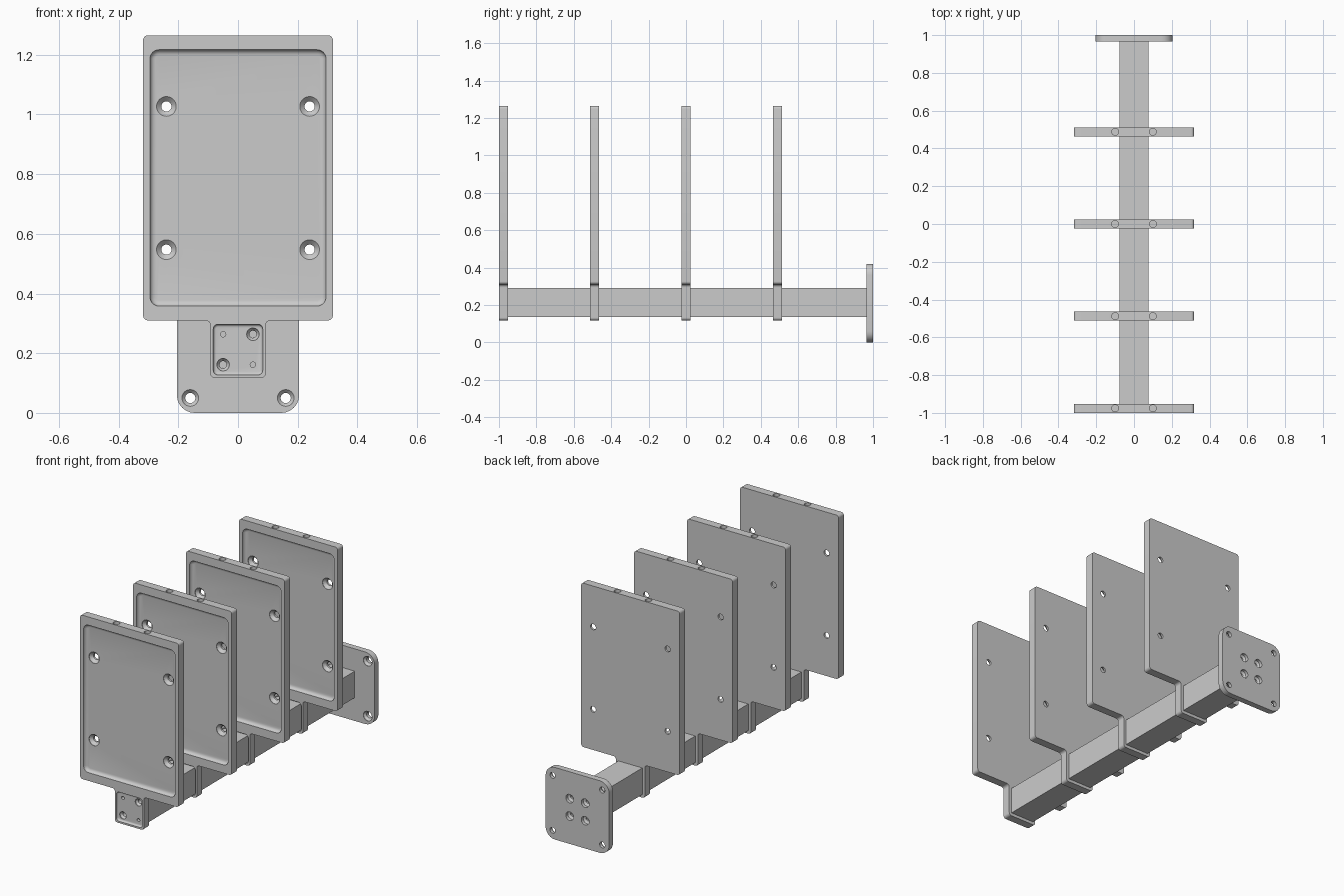
import bpy, bmesh
from math import sin, cos, pi, radians
from mathutils import Vector

if "Cube" in bpy.data.objects:
    bpy.data.objects.remove(bpy.data.objects["Cube"])

PITCH, THICK, POCKET, TAB_POCKET = 0.488, 0.048, 0.018, 0.012
BEAM_Z = 0.2125


def fillet(pts, r, n=6):
    """Closed 2D outline with every corner rounded to radius r."""
    out = []
    for i, p in enumerate(pts):
        p, a, b = Vector(p), Vector(pts[i - 1]), Vector(pts[(i + 1) % len(pts)])
        s, e = p + (a - p).normalized() * r, p + (b - p).normalized() * r
        c = s + e - p
        for k in range(n + 1):
            t = k / n * pi / 2
            out.append(c + (s - c) * cos(t) + (e - c) * sin(t))
    return out


def rect(hw, z0, z1, r):
    return fillet([(-hw, z0), (hw, z0), (hw, z1), (-hw, z1)], r)


def circle(x, z, r, n=32):
    return [Vector((x + r * cos(2 * pi * k / n), z + r * sin(2 * pi * k / n))) for k in range(n)]


def loft(name, sections, axis='Y'):
    """Solid through (outline, depth) sections stacked along y or z."""
    bm = bmesh.new()
    rings = [[bm.verts.new((p.x, d, p.y) if axis == 'Y' else (p.x, p.y, d)) for p in pts]
             for pts, d in sections]
    n = len(rings[0])
    for a, b in zip(rings, rings[1:]):
        for i in range(n):
            j = (i + 1) % n
            bm.faces.new((a[i], a[j], b[j], b[i]))
    bm.faces.new(rings[0])
    bm.faces.new(rings[-1])
    bmesh.ops.recalc_face_normals(bm, faces=bm.faces)
    me = bpy.data.meshes.new(name)
    bm.to_mesh(me)
    bm.free()
    ob = bpy.data.objects.new(name, me)
    bpy.context.collection.objects.link(ob)
    return ob


def hole(x, z, steps):
    """Stepped or countersunk hole along y from (radius, depth) steps."""
    return loft("hole_cutter", [(circle(x, z, r), d) for r, d in steps])


def pocket(hw, z0, z1, r, depth, f):
    """Recess whose floor blends into its walls with a fillet of width f."""
    secs = [(rect(hw, z0, z1, r), -0.02)]
    for k in range(5):
        t = k / 4 * pi / 2
        i = f * (1 - cos(t))
        secs.append((rect(hw - i, z0 + i, z1 - i, max(r - i, 0.004)), depth * sin(t)))
    return loft("pocket_cutter", secs)


def cut(ob, cutters):
    for c in cutters:
        c.hide_render = True
        m = ob.modifiers.new("cut", 'BOOLEAN')
        m.object, m.operation, m.solver = c, 'DIFFERENCE', 'EXACT'
    bpy.ops.object.select_all(action='DESELECT')
    bpy.context.view_layer.objects.active = ob
    ob.select_set(True)
    for m in list(ob.modifiers):
        bpy.ops.object.modifier_apply(modifier=m.name)
    bpy.ops.object.shade_smooth_by_angle(angle=radians(30))
    for c in cutters:
        bpy.data.objects.remove(c)


# Upright panel with its mounting tab
half = [(0.093, 0.117), (0.093, 0.31), (0.318, 0.31), (0.318, 1.265)]
outline = fillet(half + [(-x, z) for x, z in reversed(half)], 0.016)
panel = loft("panel_1", [(outline, 0), (outline, THICK)])
cutters = [pocket(0.295, 0.358, 1.217, 0.03, POCKET, 0.019),
           pocket(0.083, 0.127, 0.297, 0.016, TAB_POCKET, 0.009)]
# Countersunk panel holes and blind holes in the top edge
for x in (-0.24, 0.24):
    for z in (0.547, 1.027):
        cutters.append(hole(x, z, [(0.033, 0.004), (0.033, POCKET + 0.002),
                                   (0.017, 0.036), (0.017, 0.07)]))
for x in (-0.1, 0.1):
    c = circle(x, THICK / 2, 0.018)
    cutters.append(loft("edge_hole_cutter", [(c, 1.235), (c, 1.3)], 'Z'))
# Tab holes: two countersunk, two plain, on opposite diagonals
for sx in (-1, 1):
    for sz in (-1, 1):
        x, z = sx * 0.05, BEAM_Z + sz * 0.051
        if sx == sz:
            steps = [(0.021, 0.004), (0.021, 0.016), (0.012, 0.028), (0.012, 0.07)]
        else:
            steps = [(0.009, 0.004), (0.009, 0.07)]
        cutters.append(hole(x, z, steps))
cut(panel, cutters)
panel.location.y = -1
for i in range(1, 4):
    p = panel.copy()
    p.name = f"panel_{i + 1}"
    p.location.y = -1 + i * PITCH
    bpy.context.collection.objects.link(p)

# Square beam sections between the panels, seated in the tab pockets
sq = [Vector(p) for p in ((-0.077, 0.135), (0.077, 0.135), (0.077, 0.29), (-0.077, 0.29))]
for i in range(4):
    y0 = -1 + i * PITCH + THICK
    y1 = -1 + (i + 1) * PITCH + TAB_POCKET if i < 3 else 0.965
    loft(f"beam_section_{i + 1}", [(sq, y0), (sq, y1)])

# Wall plate with corner screw holes and counterbored centre holes
wall = rect(0.205, 0, 0.42, 0.06)
plate = loft("wall_plate", [(wall, 0.965), (wall, 1.0)])
cutters = []
for sx in (-1, 1):
    for sz in (-1, 1):
        cutters.append(hole(sx * 0.16, 0.21 + sz * 0.16,
                            [(0.028, 0.95), (0.028, 0.968), (0.017, 0.98), (0.017, 1.02)]))
        cutters.append(hole(sx * 0.05, BEAM_Z + sz * 0.051,
                            [(0.012, 0.95), (0.012, 0.974), (0.025, 0.982), (0.025, 1.02)]))
cut(plate, cutters)
